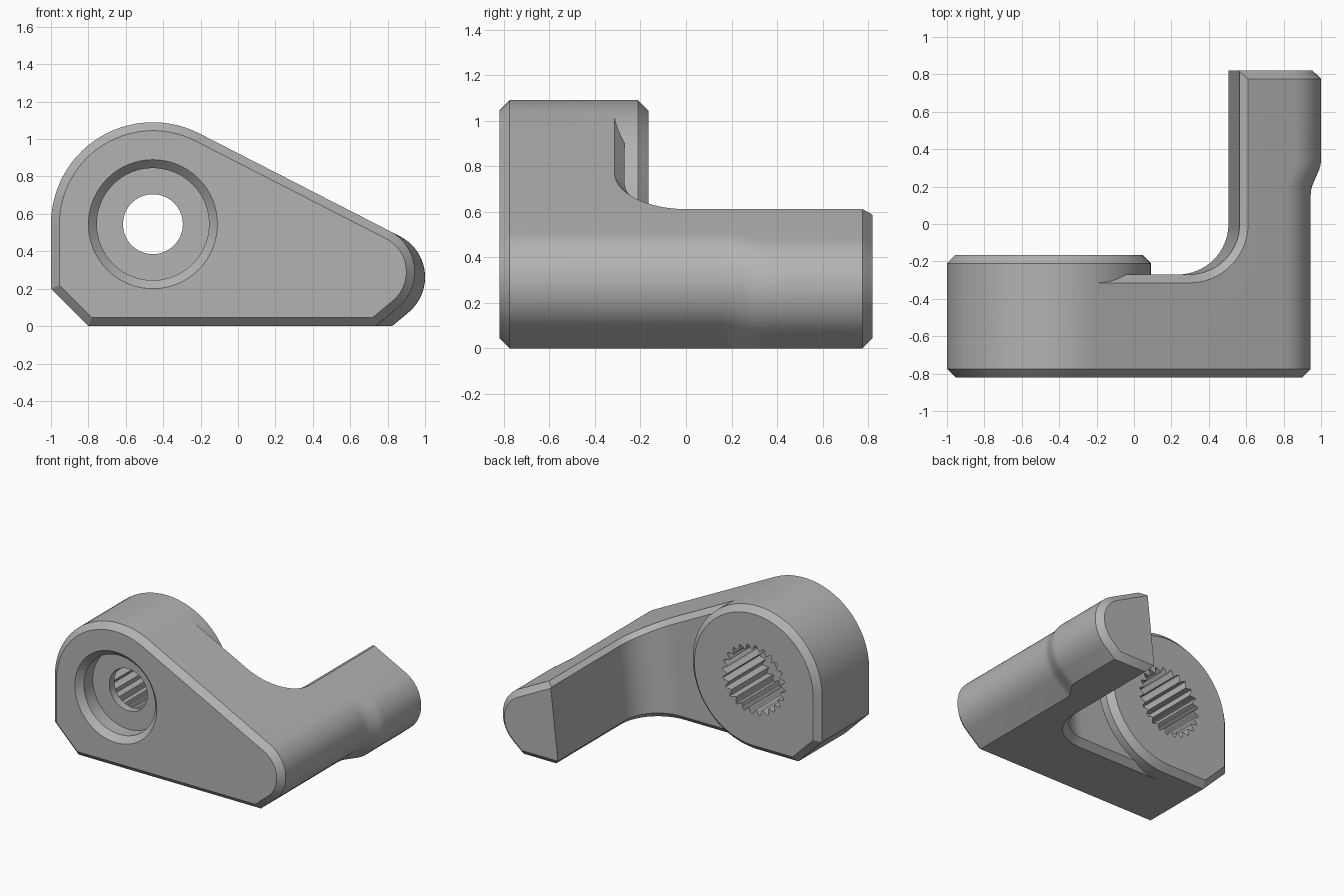
import bpy, bmesh
from math import sin, cos, pi, radians, atan2, acos, hypot

if "Cube" in bpy.data.objects:
    bpy.data.objects.remove(bpy.data.objects["Cube"], do_unlink=True)

grey = bpy.data.materials.new("plain grey")
grey.use_nodes = True
grey.diffuse_color = (0.45, 0.45, 0.45, 1)
grey.node_tree.nodes["Principled BSDF"].inputs["Base Color"].default_value = grey.diffuse_color

# Main dimensions: hub circle, arm nose circle, chamfer size
HX, HZ, HR = -0.455, 0.545, 0.545
NX, NZ, NR = 0.70, 0.29, 0.245
CH = 0.045
FRONT, BACK, HUB_BACK = -0.82, 0.82, -0.165
# Direction of the normal of the sloping top, tangent to both circles
TOP = atan2(NZ - HZ, NX - HX) + acos((HR - NR) / hypot(NX - HX, NZ - HZ))


def arc(cx, cy, r, a, b, n):
    return [(cx + r * cos(a + (b - a) * i / n), cy + r * sin(a + (b - a) * i / n))
            for i in range(n + 1)]


def inset(points, d):
    """Move every edge of a clockwise convex outline inwards by d."""
    result = []
    n = len(points)
    for i, (x, z) in enumerate(points):
        normals = []
        for (ax, az), (bx, bz) in ((points[i - 1], (x, z)), ((x, z), points[(i + 1) % n])):
            length = hypot(bx - ax, bz - az)
            normals.append(((bz - az) / length, (ax - bx) / length))
        (px, pz), (qx, qz) = normals
        k = d / (1 + px * qx + pz * qz)
        result.append((x + k * (px + qx), z + k * (pz + qz)))
    return result


def loft(name, rings):
    """Closed solid through rings that have equal point counts."""
    bm = bmesh.new()
    rows = [[bm.verts.new(p) for p in ring] for ring in rings]
    n = len(rows[0])
    for a, b in zip(rows, rows[1:]):
        for i in range(n):
            j = (i + 1) % n
            bm.faces.new((a[i], a[j], b[j], b[i]))
    bm.faces.new(rows[0])
    bm.faces.new(rows[-1])
    bmesh.ops.recalc_face_normals(bm, faces=bm.faces)
    mesh = bpy.data.meshes.new(name)
    bm.to_mesh(mesh)
    bm.free()
    obj = bpy.data.objects.new(name, mesh)
    mesh.materials.append(grey)
    bpy.context.collection.objects.link(obj)
    return obj


def at_y(points, y):
    return [(x, y, z) for x, z in points]


def combine(target, tool, operation):
    tool.hide_render = True
    mod = target.modifiers.new(operation.lower(), 'BOOLEAN')
    mod.object, mod.operation, mod.solver = tool, operation, 'EXACT'
    bpy.context.view_layer.objects.active = target
    bpy.ops.object.modifier_apply(modifier=mod.name)
    bpy.data.objects.remove(tool, do_unlink=True)


# Body: teardrop outline lofted front to back, its nose stepping out on the arm
hub_top = arc(HX, HZ, HR, pi, TOP, 28)
corner = [(-0.8, 0), (-1, 0.2)]


def outline(step):
    cx, cz = NX + step * sin(TOP), NZ - step * cos(TOP)
    low = radians(-50)
    nose = arc(cx, cz, NR, TOP, low, 24)
    x, z = nose[-1]
    return hub_top + nose + [(x + z * sin(low) / cos(low), 0)] + corner


STEP = 0.062
rings = [at_y(inset(outline(0), CH), FRONT), at_y(outline(0), FRONT + CH)]
for i in range(9):
    t = i / 8
    rings.append(at_y(outline(STEP * t * t * (3 - 2 * t)), 0.16 + 0.18 * t))
rings += [at_y(outline(STEP), BACK - CH), at_y(inset(outline(STEP), CH), BACK)]
body = loft("crank_body", rings)


# Inner pocket: leaves the front plate and the arm, with chamfered rims
def slope(x):
    return HZ + (HR - (x - HX) * cos(TOP)) / sin(TOP)


def pocket_ring(wall_x, grow, height):
    r, wall_y = 0.27, -0.27
    pts = [(-1.5, wall_y - grow)]
    pts += arc(wall_x - r, wall_y + r, r + grow, -pi / 2, 0, 16)
    pts += [(wall_x + grow, 1.2), (-1.5, 1.2)]
    return [(x, y, height(x)) for x, y in pts]


pocket = loft("pocket_cutter", [
    pocket_ring(0.505, 0.1, lambda x: CH - 0.1),
    pocket_ring(0.505, 0, lambda x: CH),
    pocket_ring(0.565, 0, lambda x: slope(x) - CH),
    pocket_ring(0.565, 0.15, lambda x: slope(x) - CH + 0.15)])
combine(body, pocket, 'DIFFERENCE')

# Hub: round boss with the cut lower corner
hub_outline = hub_top + arc(HX, HZ, HR, TOP, -pi / 2, 36)[1:] + corner
hub = loft("hub", [at_y(hub_outline, -0.6), at_y(hub_outline, HUB_BACK - CH),
                   at_y(inset(hub_outline, CH), HUB_BACK)])
combine(body, hub, 'UNION')

# Front counterbore with chamfered mouth and a smaller through hole
steps = [(FRONT - 0.02, 0.365), (FRONT + CH, 0.3), (-0.67, 0.3), (-0.67, 0.16), (-0.5, 0.16)]
bore = loft("bore_cutter", [at_y(arc(HX, HZ, r, 0, 2 * pi, 64)[:-1], y) for y, r in steps])
combine(body, bore, 'DIFFERENCE')

# Splined socket from the back
TEETH, PER = 24, 8
spline = []
for i in range(TEETH * PER):
    a = 2 * pi * i / (TEETH * PER)
    r = 0.245 + 0.02 * sin(a * TEETH)
    spline.append((HX + r * cos(a), HZ + r * sin(a)))
socket = loft("socket_cutter", [at_y(spline, -0.61), at_y(spline, HUB_BACK + 0.1)])
combine(body, socket, 'DIFFERENCE')

# Smooth curves, sharp edges
bpy.ops.object.select_all(action='DESELECT')
body.select_set(True)
bpy.context.view_layer.objects.active = body
bpy.ops.object.shade_smooth_by_angle(angle=radians(28))
